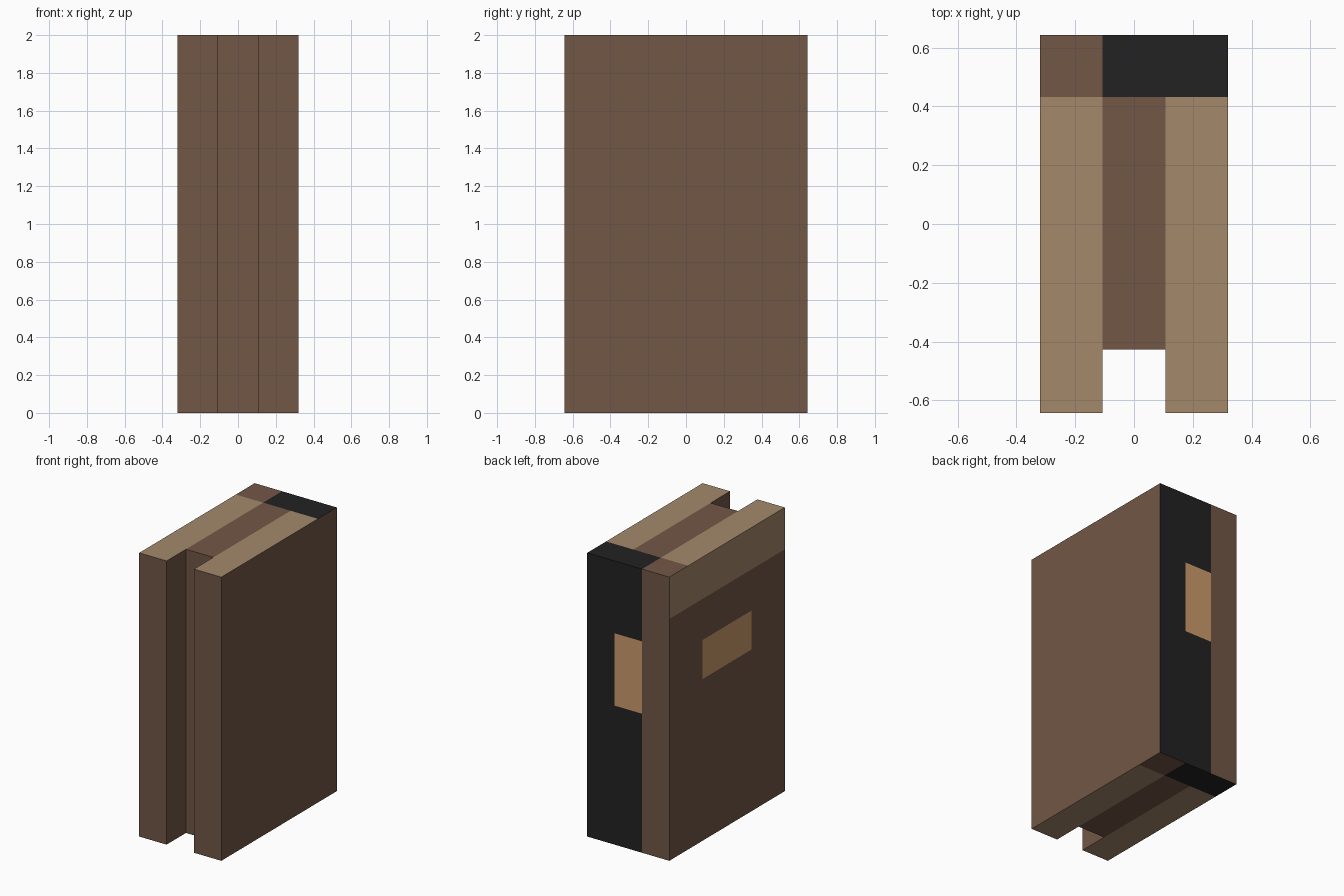
import bpy, bmesh
from mathutils import Vector

if "Cube" in bpy.data.objects:
    bpy.data.objects.remove(bpy.data.objects["Cube"])

W, D, H = 0.32, 0.643, 2.0   # half width, half depth, height
G = 0.107                    # half width of the front slot
SLOT, SPINE = -0.427, 0.433  # slot back wall and spine strip edge


def material(name, rgb):
    lin = [((c / 255 + 0.055) / 1.055) ** 2.4 for c in rgb]
    m = bpy.data.materials.new(name)
    m.diffuse_color = (*lin, 1)
    m.use_nodes = True
    m.node_tree.nodes["Principled BSDF"].inputs["Base Color"].default_value = m.diffuse_color
    return m


BROWN, TAN, BLACK, LABEL = range(4)
mats = [material("brown leather", (114, 87, 70)),
        material("tan pages", (163, 136, 106)),
        material("black binding", (34, 34, 34)),
        material("orange label", (203, 154, 108))]

# Block with a full-height slot in the front
bm = bmesh.new()
profile = [(-W, -D), (-G, -D), (-G, SLOT), (G, SLOT), (G, -D), (W, -D), (W, D), (-W, D)]
base = bm.faces.new([bm.verts.new((x, y, 0)) for x, y in profile])
ext = bmesh.ops.extrude_face_region(bm, geom=[base])
bmesh.ops.translate(bm, vec=(0, 0, H),
                    verts=[v for v in ext["geom"] if isinstance(v, bmesh.types.BMVert)])
bmesh.ops.recalc_face_normals(bm, faces=bm.faces)


def cut(axis, value, keep):
    """Cut the faces chosen by keep(face) along a plane across one axis."""
    faces = [f for f in bm.faces if keep(f)]
    geom = faces + list({e for f in faces for e in f.edges}) + list({v for f in faces for v in f.verts})
    co, no = Vector((0, 0, 0)), Vector((0, 0, 0))
    co[axis], no[axis] = value, 1
    bmesh.ops.bisect_plane(bm, geom=geom, dist=1e-5, plane_co=co, plane_no=no)


def is_cap(f): return abs(f.normal.z) > 0.9
def is_back(f): return f.normal.y > 0.9
def is_left(f): return f.normal.x < -0.9 and f.calc_center_median().x < -W + 0.01


# Cut the colour borders
for x in (-G, G):
    cut(0, x, lambda f: is_cap(f) or is_back(f))
cut(1, SPINE, is_cap)
for z in (0.98, 1.49):
    cut(2, z, is_back)
for z in (1.14, 1.415, 1.705):
    cut(2, z, is_left)
for y in (-0.275, 0.275):
    cut(1, y, is_left)

# Colour the faces by side and position
for f in bm.faces:
    c = f.calc_center_median()
    f.material_index = BROWN
    if is_cap(f):
        if c.y > SPINE:
            if c.x * f.normal.z > -G:   # binding wraps mirrored underneath
                f.material_index = BLACK
        elif abs(c.x) > G:
            f.material_index = TAN
    elif is_back(f) and c.x > -G:
        f.material_index = LABEL if c.x < G and 0.98 < c.z < 1.49 else BLACK
    elif is_left(f):
        if c.z > 1.705:
            f.material_index = TAN
        elif abs(c.y) < 0.275 and 1.14 < c.z < 1.415:
            f.material_index = LABEL

mesh = bpy.data.meshes.new("slotted_book_block")
bm.to_mesh(mesh)
bm.free()
for m in mats:
    mesh.materials.append(m)
bpy.context.collection.objects.link(bpy.data.objects.new("slotted_book_block", mesh))
